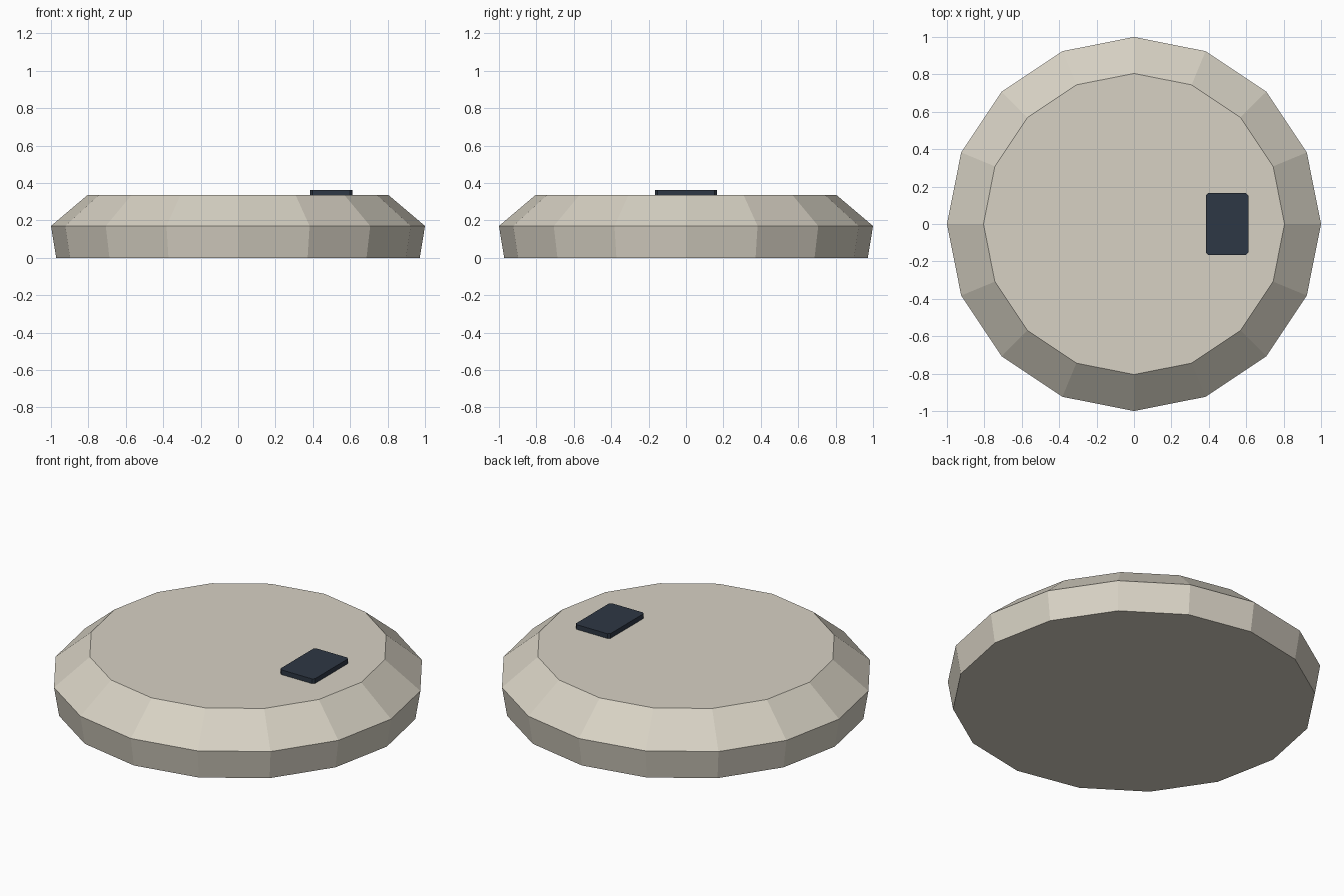
import bpy, bmesh, math

if "Cube" in bpy.data.objects:
    bpy.data.objects.remove(bpy.data.objects["Cube"])


def material(name, color):
    m = bpy.data.materials.new(name)
    m.diffuse_color = (*color, 1.0)
    m.use_nodes = True
    m.node_tree.nodes["Principled BSDF"].inputs["Base Color"].default_value = m.diffuse_color
    return m


def loft(name, rings, mat):
    """Closed flat-faced solid from stacked rings of equal point count."""
    bm = bmesh.new()
    loops = [[bm.verts.new(p) for p in ring] for ring in rings]
    n = len(loops[0])
    for a, b in zip(loops, loops[1:]):
        for i in range(n):
            j = (i + 1) % n
            bm.faces.new((a[i], a[j], b[j], b[i]))
    bm.faces.new(loops[0][::-1])
    bm.faces.new(loops[-1])
    mesh = bpy.data.meshes.new(name)
    bm.to_mesh(mesh)
    bm.free()
    mesh.materials.append(mat)
    obj = bpy.data.objects.new(name, mesh)
    bpy.context.collection.objects.link(obj)
    return obj


def circle(radius, z, sides=16):
    return [(radius * math.cos(math.tau * i / sides),
             radius * math.sin(math.tau * i / sides), z) for i in range(sides)]


def clipped_rectangle(cx, hx, hy, cut, z):
    pts = []
    for sx, sy in ((1, 1), (-1, 1), (-1, -1), (1, -1)):
        pair = [(cx + sx * hx, sy * (hy - cut), z),
                (cx + sx * (hx - cut), sy * hy, z)]
        pts += pair if sx * sy > 0 else pair[::-1]
    return pts


cream = material("warm_cream", (0.68, 0.64, 0.55))
navy = material("dark_navy", (0.027, 0.038, 0.058))

# Sixteen-sided disc with a wide sloping shoulder
loft("disc_body", [circle(0.972, 0.0), circle(1.0, 0.17), circle(0.805, 0.335)], cream)

# Small raised pad, off centre on the top
loft("top_pad", [clipped_rectangle(0.498, 0.113, 0.165, 0.012, z) for z in (0.33, 0.363)], navy)
